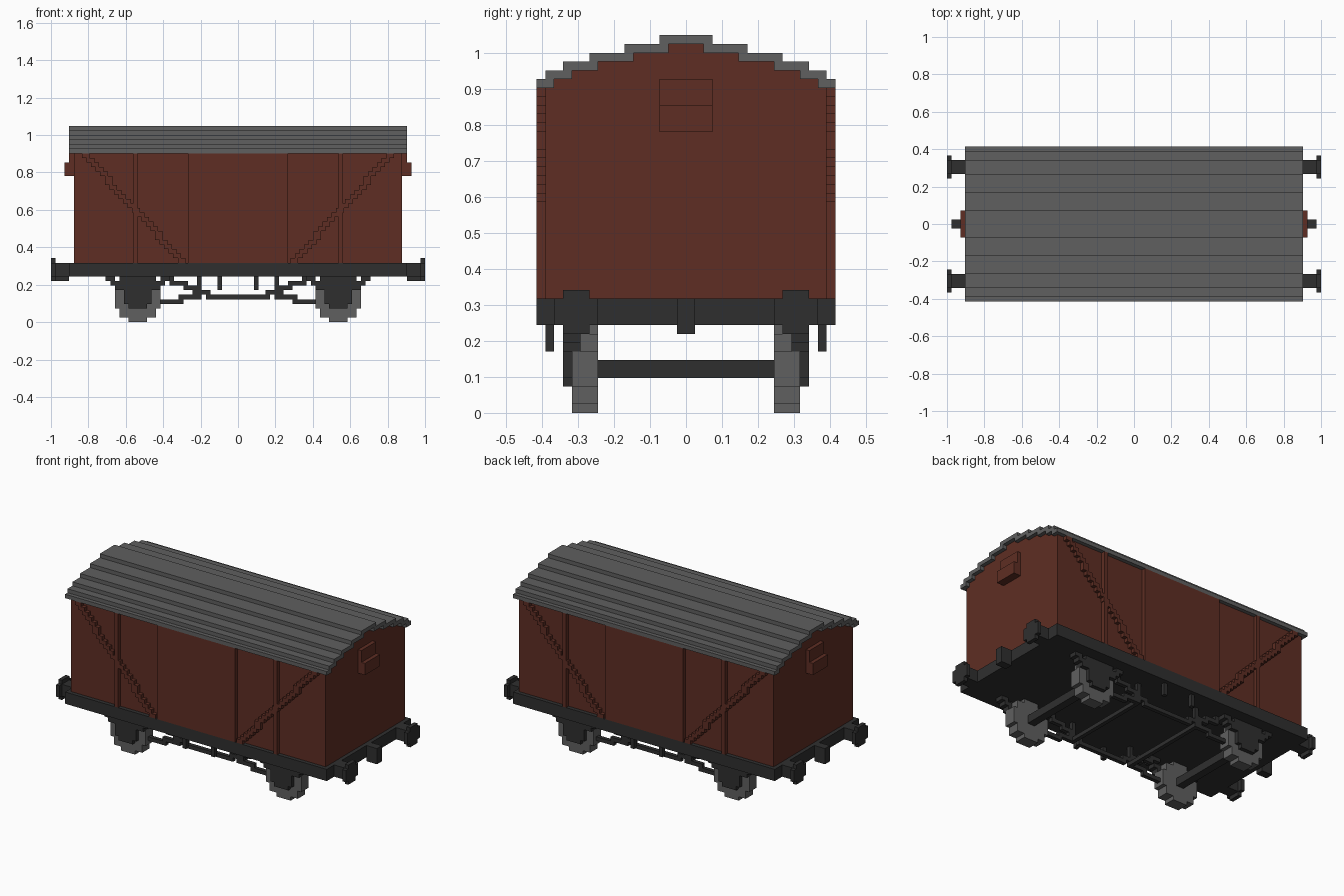
import bpy, bmesh
from mathutils import Vector

cube = bpy.data.objects.get("Cube")
if cube:
    bpy.data.objects.remove(cube, do_unlink=True)

U = 2 / 82  # one block


def material(name, rgb):
    m = bpy.data.materials.new(name)
    m.use_nodes = True
    m.diffuse_color = (*rgb, 1)
    bsdf = m.node_tree.nodes["Principled BSDF"]
    bsdf.inputs["Base Color"].default_value = (*rgb, 1)
    bsdf.inputs["Roughness"].default_value = 0.8
    return m


BROWN = material("red brown", (0.112, 0.027, 0.017))
GREY = material("mid grey", (0.115, 0.115, 0.115))
BLACK = material("soft black", (0.028, 0.028, 0.028))


def finish(bm, name, mat):
    bmesh.ops.recalc_face_normals(bm, faces=bm.faces)
    bmesh.ops.scale(bm, vec=(U, U, U), verts=bm.verts)
    me = bpy.data.meshes.new(name)
    bm.to_mesh(me)
    bm.free()
    me.materials.append(mat)
    ob = bpy.data.objects.new(name, me)
    bpy.context.collection.objects.link(ob)
    return ob


def boxes(name, mat, items, mx=False, my=False):
    """Boxes given as x0, x1, y0, y1, z0, z1 in blocks, optionally mirrored."""
    bm = bmesh.new()
    for sx in ((1, -1) if mx else (1,)):
        for sy in ((1, -1) if my else (1,)):
            for x0, x1, y0, y1, z0, z1 in items:
                vs = bmesh.ops.create_cube(bm, size=1)["verts"]
                for v in vs:
                    v.co = Vector((sx * (x1 if v.co.x > 0 else x0),
                                   sy * (y1 if v.co.y > 0 else y0),
                                   z1 if v.co.z > 0 else z0))
    return finish(bm, name, mat)


def prism(name, mat, outline, axis, a, b):
    """Extrude an (across, z) outline along x or y from a to b."""
    bm = bmesh.new()
    vs = [bm.verts.new((a, p, z) if axis == "x" else (p, a, z)) for p, z in outline]
    face = bm.faces.new(vs)
    ext = bmesh.ops.extrude_face_region(bm, geom=[face])["geom"]
    d = (b - a, 0, 0) if axis == "x" else (0, b - a, 0)
    bmesh.ops.translate(bm, vec=d, verts=[g for g in ext if isinstance(g, bmesh.types.BMVert)])
    return finish(bm, name, mat)


def stairs(widths, z0):
    """Right hand stepped edge, one block high per step."""
    pts = []
    for i, w in enumerate(widths):
        pts += [(w, z0 + i), (w, z0 + i + 1)]
    return pts


def mirrored(pts):
    return [(-p, z) for p, z in reversed(pts)]


# Van body with stepped gables
inner = stairs([15, 13, 10, 6, 2], 37)
half = [(16, 13), (16, 37)] + inner
prism("body", BROWN, half + mirrored(half), "x", -36, 36)

# Stepped roof shell
outer = stairs([17, 16, 14, 11, 7, 3], 37)
prism("roof", GREY, outer + mirrored(outer) + [(-p, z) for p, z in inner]
      + [(p, z) for p, z in reversed(inner)], "x", -37, 37)

# Doors, posts and stepped diagonal braces on both sides
boxes("side_doors", BROWN, [(-11, 11, 16, 17, 13, 37)], my=True)
boxes("side_posts", BROWN, [(22, 23, 16, 17, 13, 37)], mx=True, my=True)
steps = [round(12 + i * 21 / 23) for i in range(24)]
boxes("diagonal_braces", BROWN,
      [(x - 0.5, x + 1.2, 16, 17, 13 + i, 14 + i) for i, x in enumerate(steps)],
      mx=True, my=True)

# End vents
boxes("end_vents", BROWN, [(36, 38, -3, 3, 32, 35), (36, 37, -3, 3, 35, 38)], mx=True)

# Chassis, buffers and hooks
boxes("chassis", BLACK, [(-37, 37, -17, 17, 10, 13)])
boxes("buffers", BLACK, [(37, 40, 11, 14, 10, 13),
                         (40, 41, 10, 15, 10, 13),
                         (40, 41, 11, 14, 9, 14)], mx=True, my=True)
boxes("coupling_hooks", BLACK, [(37, 40, -1, 1, 9, 13)], mx=True)

# Wheels, axles, axle guards and springs
quarter = [(5, 5), (5, 7), (4, 7), (4, 9), (2, 9), (2, 10)]
right = [(p, 10 - z) for p, z in reversed(quarter[1:])] + quarter[1:]
rim = right + mirrored(right)
guard = [(2, 3), (2, 4), (3, 4), (3, 7), (4, 7), (4, 10)]
guard += mirrored(guard)
for end, cx in (("left", 22), ("right", -22)):
    boxes(f"{end}_axle", BLACK, [(cx - 1, cx + 1, -13, 13, 4, 6)])
    for side, s in (("front", -1), ("back", 1)):
        prism(f"{side}_{end}_wheel", GREY, [(cx + p, z) for p, z in rim], "y", s * 10, s * 13)
        prism(f"{side}_{end}_axle_guard", BLACK, [(cx + p, z) for p, z in guard],
              "y", s * 13, s * 14)
boxes("springs", BLACK,
      [(22 + k * a, 22 + k * b, 12, 14, z, z + 1)
       for k in (1, -1) for a, b, z in ((5, 7, 9), (4, 6, 8), (3, 5, 7))],
      mx=True, my=True)

# Brake gear under the floor
boxes("brake_rods", BLACK, [
    (12, 17, 11, 12, 4, 5), (9, 13, 11, 12, 5, 6), (7, 10, 11, 12, 6, 7),
    (0, 7, 11, 12, 5, 6), (6, 7, 11, 12, 5, 7),
    (8, 9, 11, 12, 5, 10), (9, 12, 11, 12, 7, 8),
    (11, 15, 11, 12, 8, 9), (14, 17, 11, 12, 9, 10)], mx=True, my=True)
boxes("brake_cross_shafts", BLACK, [(8, 9, -12, 12, 5, 6)], mx=True)
boxes("solebar_brackets", BLACK, [(3.5, 4.5, 15, 16, 7, 10)], mx=True, my=True)
